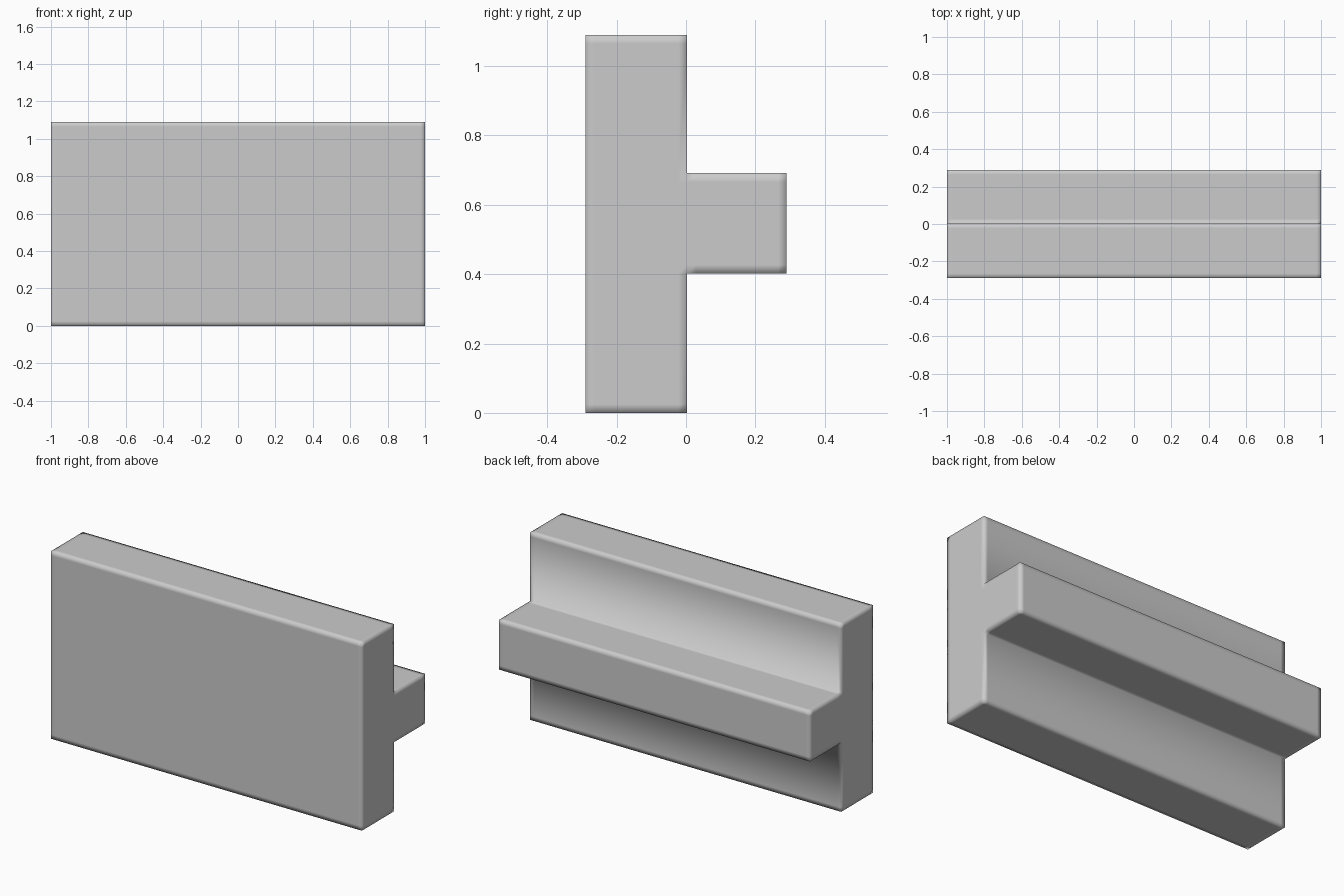
import bpy

if "Cube" in bpy.data.objects:
    bpy.data.objects.remove(bpy.data.objects["Cube"])

# T-shaped rail: support cuts near the edges keep the smooth shading tight
s = 0.025
xs = [-1, -1 + s, 1 - s, 1]
ys = [-0.29, -0.29 + s, 0.003 - s, 0.003, 0.003 + s, 0.29 - s, 0.29]
zs = [0, s, 0.402, 0.402 + s, 0.691 - s, 0.691, 1.09 - s, 1.09]
cuts = (xs, ys, zs)


def solid(i, j, k):
    """True when a grid cell belongs to the slab or the rear rib."""
    if not all(0 <= n < len(c) - 1 for n, c in zip((i, j, k), cuts)):
        return False
    return j < 3 or 2 <= k < 5


verts, index, faces = [], {}, []


def vert(key):
    if key not in index:
        index[key] = len(verts)
        verts.append([c[n] for n, c in zip(key, cuts)])
    return index[key]


# Outer skin: one quad wherever a filled cell meets empty space
for i in range(len(xs) - 1):
    for j in range(len(ys) - 1):
        for k in range(len(zs) - 1):
            if not solid(i, j, k):
                continue
            for axis in range(3):
                for side in (0, 1):
                    nb = [i, j, k]
                    nb[axis] += 2 * side - 1
                    if solid(*nb):
                        continue
                    u, v = (axis + 1) % 3, (axis + 2) % 3
                    quad = []
                    for du, dv in ((0, 0), (1, 0), (1, 1), (0, 1)):
                        p = [i, j, k]
                        p[axis] += side
                        p[u] += du
                        p[v] += dv
                        quad.append(vert(tuple(p)))
                    faces.append(quad if side else quad[::-1])

mesh = bpy.data.meshes.new("t_rail")
mesh.from_pydata(verts, [], faces)
mesh.polygons.foreach_set("use_smooth", [True] * len(mesh.polygons))
mesh.update()
rail = bpy.data.objects.new("t_rail", mesh)
bpy.context.collection.objects.link(rail)
